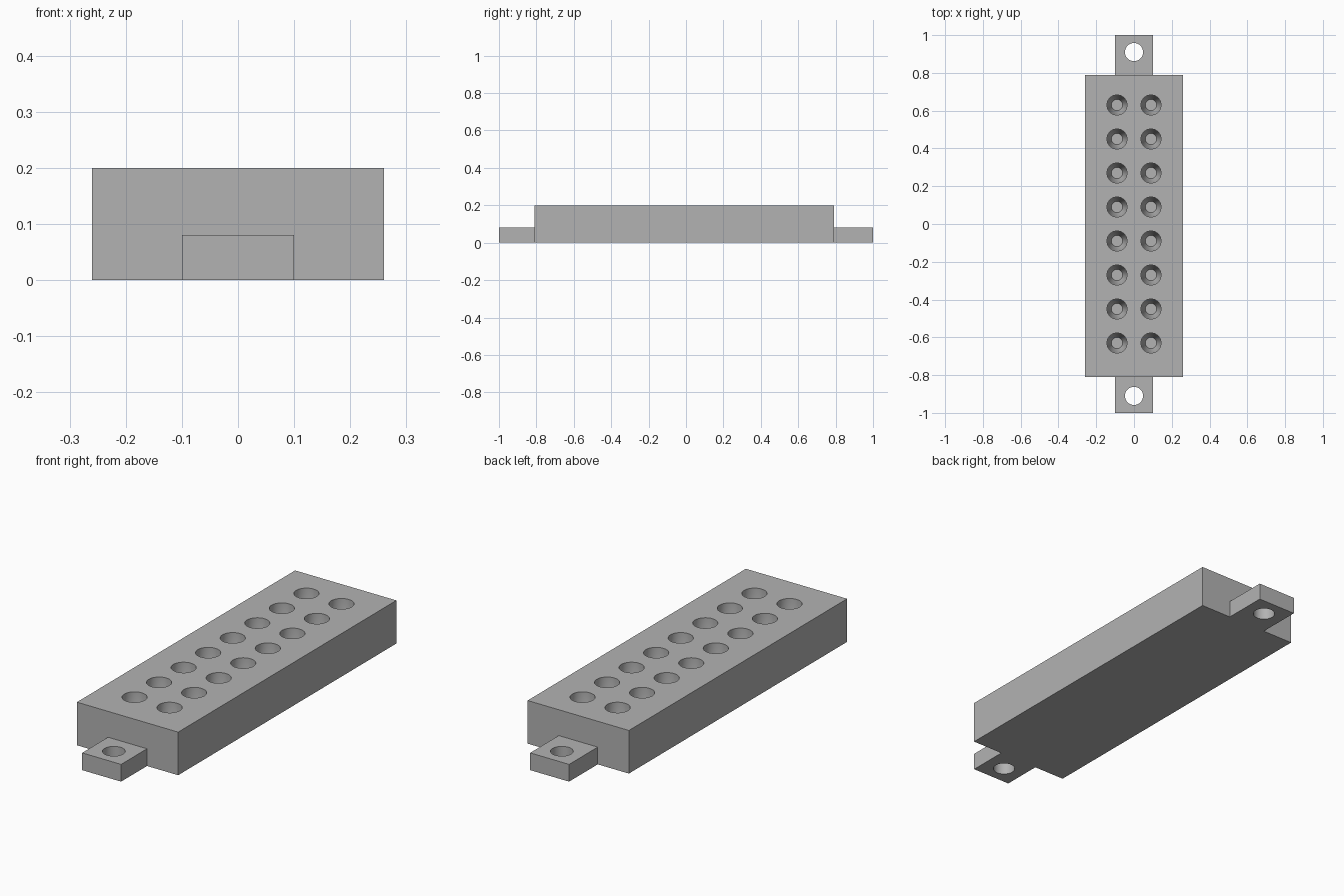
import bpy, bmesh, math

cube = bpy.data.objects.get("Cube")
if cube:
    bpy.data.objects.remove(cube, do_unlink=True)

GREY = (0.45, 0.45, 0.45, 1.0)
grey = bpy.data.materials.new("plain grey")
grey.use_nodes = True
grey.diffuse_color = GREY
grey.node_tree.nodes["Principled BSDF"].inputs["Base Color"].default_value = GREY


def add_object(name, bm):
    bmesh.ops.recalc_face_normals(bm, faces=bm.faces)
    mesh = bpy.data.meshes.new(name)
    bm.to_mesh(mesh)
    bm.free()
    mesh.materials.append(grey)
    obj = bpy.data.objects.new(name, mesh)
    bpy.context.collection.objects.link(obj)
    return obj


def box(name, x, y0, y1, height):
    bm = bmesh.new()
    bmesh.ops.create_cube(bm, size=1)
    for v in bm.verts:
        v.co.x *= 2 * x
        v.co.y = y1 if v.co.y > 0 else y0
        v.co.z = height if v.co.z > 0 else 0
    return add_object(name, bm)


def turned(bm, x, y, profile, sides=32):
    """Closed solid of revolution from (radius, z) pairs."""
    rings = []
    for r, z in profile:
        angles = [math.tau * i / sides for i in range(sides)]
        rings.append([bm.verts.new((x + r * math.cos(a), y + r * math.sin(a), z))
                      for a in angles])
    for low, high in zip(rings, rings[1:]):
        for i in range(sides):
            j = (i + 1) % sides
            bm.faces.new((low[i], low[j], high[j], high[i]))
    bm.faces.new(rings[0][::-1])
    bm.faces.new(rings[-1])


def cut(target, bm):
    cutter = add_object(target.name + "_cutter", bm)
    cutter.hide_render = True
    mod = target.modifiers.new("holes", "BOOLEAN")
    mod.operation = "DIFFERENCE"
    mod.solver = "EXACT"
    mod.object = cutter
    bpy.ops.object.select_all(action="DESELECT")
    target.select_set(True)
    bpy.context.view_layer.objects.active = target
    bpy.ops.object.modifier_apply(modifier=mod.name)
    bpy.data.objects.remove(cutter, do_unlink=True)
    bpy.ops.object.shade_smooth_by_angle(angle=math.radians(25))


# Main block with two rows of blind, tapered sockets
body = box("body", 0.26, -0.81, 0.79, 0.2)
sockets = bmesh.new()
for row in range(8):
    for x in (-0.09, 0.09):
        turned(sockets, x, 0.63 - 0.18 * row,
               [(0.03, 0.05), (0.053, 0.12), (0.053, 0.22)])
cut(body, sockets)

# Mounting tabs at both ends, each with a through hole
for name, y0, y1, hole_y in (("front_tab", -1, -0.81, -0.91),
                             ("back_tab", 0.79, 1, 0.91)):
    tab = box(name, 0.1, y0, y1, 0.08)
    hole = bmesh.new()
    turned(hole, 0, hole_y, [(0.048, -0.02), (0.048, 0.1)])
    cut(tab, hole)
